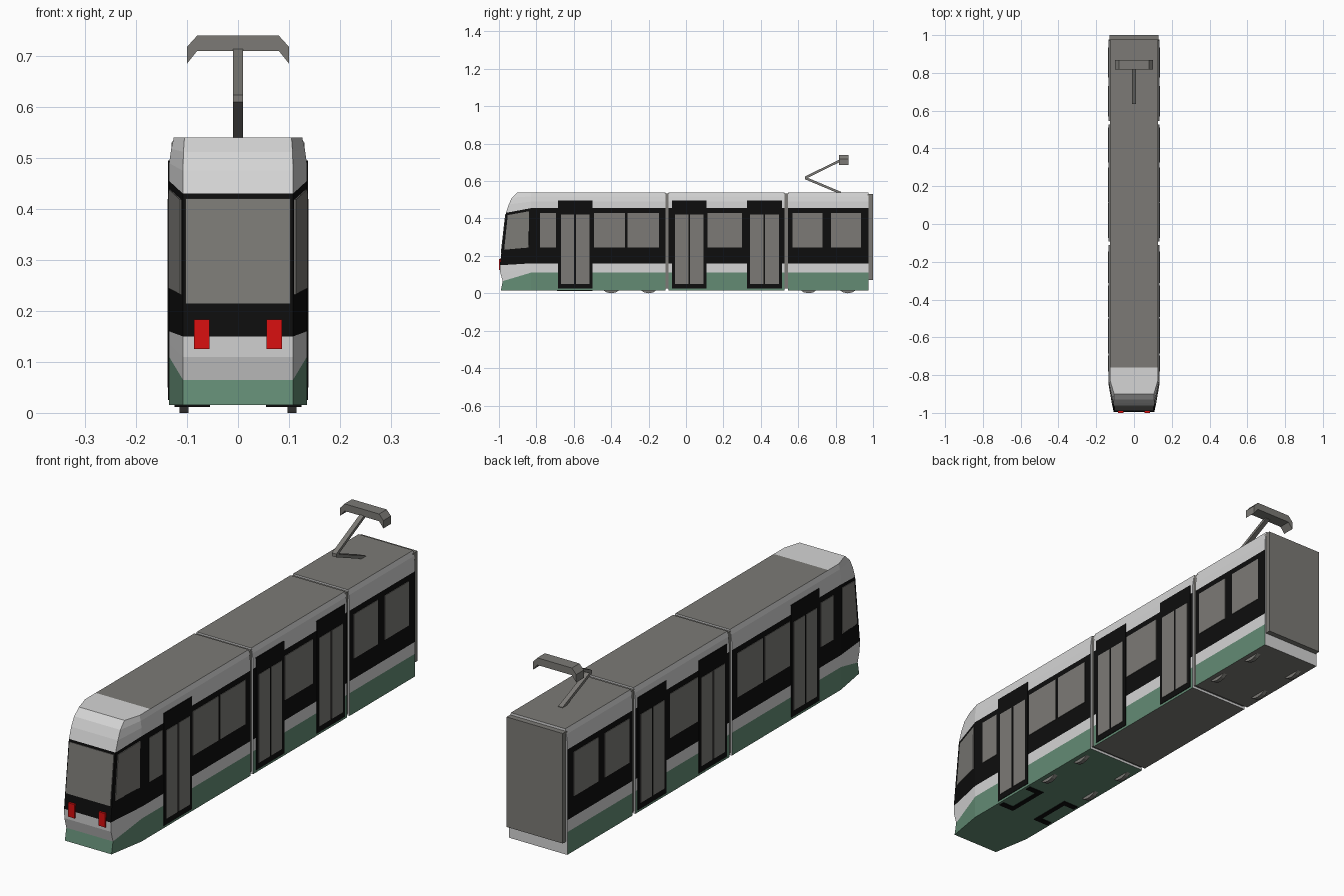
import bpy, bmesh, math
from mathutils import Vector

if "Cube" in bpy.data.objects:
    bpy.data.objects.remove(bpy.data.objects["Cube"])

W = 0.135  # body half width


def material(name, rgb):
    m = bpy.data.materials.new(name)
    m.diffuse_color = (*rgb, 1)
    m.use_nodes = True
    m.node_tree.nodes["Principled BSDF"].inputs["Base Color"].default_value = m.diffuse_color
    return m


GREEN = material("green", (0.125, 0.26, 0.175))
LIGHT = material("light grey", (0.66, 0.66, 0.66))
BLACK = material("black", (0.004, 0.004, 0.004))
GREY = material("mid grey", (0.2, 0.195, 0.18))
RED = material("red", (0.7, 0.005, 0.005))
MATS = [GREEN, LIGHT, BLACK, GREY, RED]


def finish(name, bm, mats):
    bmesh.ops.recalc_face_normals(bm, faces=bm.faces)
    me = bpy.data.meshes.new(name)
    bm.to_mesh(me)
    bm.free()
    for m in mats:
        me.materials.append(m)
    ob = bpy.data.objects.new(name, me)
    bpy.context.collection.objects.link(ob)
    return ob


def prism(bm, ring, offset):
    """Closed solid from a polygon swept along an offset."""
    a = [bm.verts.new(p) for p in ring]
    b = [bm.verts.new(Vector(p) + Vector(offset)) for p in ring]
    bm.faces.new(a)
    bm.faces.new(b[::-1])
    for i in range(len(a)):
        j = (i + 1) % len(a)
        bm.faces.new((a[i], a[j], b[j], b[i]))


def boxes(name, mat, spans):
    bm = bmesh.new()
    for x0, x1, y0, y1, z0, z1 in spans:
        prism(bm, [(x0, y0, z0), (x1, y0, z0), (x1, y1, z0), (x0, y1, z0)], (0, 0, z1 - z0))
    return finish(name, bm, [mat])


def both_sides(spans, x0, x1):
    """Side plates given as (y0, y1, z0, z1), mirrored to the left."""
    return [(s * x0, s * x1, *p) for s in (1, -1) for p in spans]


# body cross-section (x, z) and the colour of each band above a row
SECTION = [(W, .015), (W, .11), (W, .135), (W, .16), (W, .455), (W, .49), (.131, .518), (.126, .54)]
BANDS = [0, 1, 1, 2, 1, 1, 1]
# front corner edge (x, y, z), row for row
CORNER = [(.108, -.99, .015), (.108, -.98, .065), (.108, -.993, .11), (.108, -.995, .15),
          (.108, -.963, .43), (.108, -.948, .475), (.107, -.93, .512), (.105, -.90, .54)]


def ring_at(y):
    return [(x, y, z) for x, z in SECTION]


def shell(name, columns, floor, roof_split):
    """Loft mirrored columns, listed from rear to front."""
    bm = bmesh.new()
    right = [[bm.verts.new(p) for p in c] for c in columns]
    left = [[bm.verts.new((-p[0], p[1], p[2])) for p in c] for c in columns]
    loop = right + left[::-1]
    for i in range(len(loop)):
        a, b = loop[i], loop[(i + 1) % len(loop)]
        end_cap = i == len(loop) - 1 or (i == len(right) - 1 and roof_split is None)
        for r, band in enumerate(BANDS):
            f = bm.faces.new((a[r], b[r], b[r + 1], a[r + 1]))
            f.material_index = 1 if end_cap else band
    for i in range(len(right) - 1):
        top = bm.faces.new((right[i][-1], right[i + 1][-1], left[i + 1][-1], left[i][-1]))
        front_part = roof_split is not None and columns[i][-1][1] <= roof_split
        top.material_index = 1 if front_part else 3
        bot = bm.faces.new((right[i][0], right[i + 1][0], left[i + 1][0], left[i][0]))
        bot.material_index = floor
    return finish(name, bm, MATS)


# three car bodies
TAPER = -.83
shell("front_car", [ring_at(-.11), ring_at(-.76), ring_at(TAPER), CORNER], 0, -.76)
shell("middle_car", [ring_at(.527), ring_at(-.093)], 3, None)
shell("rear_car", [ring_at(.977), ring_at(.545)], 3, None)

# bellows between cars and the flat rear gangway
boxes("bellows", GREY, [(-.128, .128, -.115, -.088, .025, .533), (-.128, .128, .522, .55, .025, .533)])
boxes("rear_gangway", GREY, [(-.13, .13, .97, 1.0, .07, .53)])

# doors with two glass leaves each
doors = [(-.685, -.50), (-.075, .11), (.325, .512)]
boxes("door_frames", BLACK, both_sides([(a, b, .025, .495) for a, b in doors], W - .004, W + .002))
leaves = []
for a, b in doors:
    mid = (a + b) / 2
    leaves += [(a + .016, mid - .005, .05, .42), (mid + .005, b - .016, .05, .42)]
boxes("door_glass", GREY, both_sides(leaves, W - .002, W + .0035))

# side windows
panes = [(-.78, -.695), (-.492, -.325), (-.312, -.145), (.115, .30), (.57, .73), (.775, .935)]
boxes("side_windows", GREY, both_sides([(a, b, .245, .43) for a, b in panes], W - .003, W + .002))


def patch_plate(bm, corners, u0, u1, v0, v1):
    """Thin plate on a quad: corners are bottom a, bottom b, top b, top a."""
    a, b, c, d = [Vector(p) for p in corners]

    def at(u, v):
        return a.lerp(b, u).lerp(d.lerp(c, u), v)
    n = (b - a).cross(d - a).normalized()
    if n.dot(Vector((a.x + b.x, a.y + b.y + 1.4, 0))) < 0:
        n = -n
    ring = [at(u, v) - n * .002 for u, v in ((u0, v0), (u1, v0), (u1, v1), (u0, v1))]
    prism(bm, ring, n * .005)


# windscreen and cab side windows
def flip(p, s):
    return (p[0] * s, p[1], p[2])


bm = bmesh.new()
patch_plate(bm, [flip(CORNER[3], -1), CORNER[3], CORNER[4], flip(CORNER[4], -1)], .025, .975, .23, .965)
finish("windscreen", bm, [GREY])
bm = bmesh.new()
for s in (1, -1):
    quad = [CORNER[3], (W, TAPER, .16), (W, TAPER, .455), CORNER[4]]
    patch_plate(bm, [flip(p, s) for p in quad], .09, .93, .29, .95)
finish("cab_side_windows", bm, [GREY])

# front lamps
boxes("front_lamps", RED, [(s * .056, s * .086, -1.0, -.98, .125, .183) for s in (1, -1)])

# wheels and axles
bm = bmesh.new()
for y in (-.4, -.2, .655, .865):
    for s in (1, -1):
        ring = [(s * .097, y + .065 * math.sin(k * math.pi / 8), .065 - .065 * math.cos(k * math.pi / 8))
                for k in range(16)]
        prism(bm, ring, (s * .018, 0, 0))
finish("wheels", bm, [GREY])

# door step wells seen from below the front car
steps = []
for s in (1, -1):
    steps += [(s * .055, s * .075, -.69, -.5, .012, .018)]
    steps += [(s * .075, s * .125, y, y + .025, .012, .018) for y in (-.69, -.525)]
boxes("step_wells", BLACK, steps)

# pantograph: folded arm and bent contact head
bm = bmesh.new()
for (y0, z0), (y1, z1) in (((.83, .535), (.635, .617)), ((.635, .617), (.835, .715))):
    prism(bm, [(-.01, y0, z0 - .007), (-.01, y1, z1 - .007), (-.01, y1, z1 + .007), (-.01, y0, z0 + .007)],
          (.02, 0, 0))
finish("pantograph_arm", bm, [GREY])
bm = bmesh.new()
half = [(.08, .74), (.1, .718), (.1, .685), (.08, .71)]
outline = half + [(-x, z) for x, z in half[::-1]]
prism(bm, [(x, .818, z) for x, z in outline], (0, .05, 0))
finish("pantograph_head", bm, [GREY])
